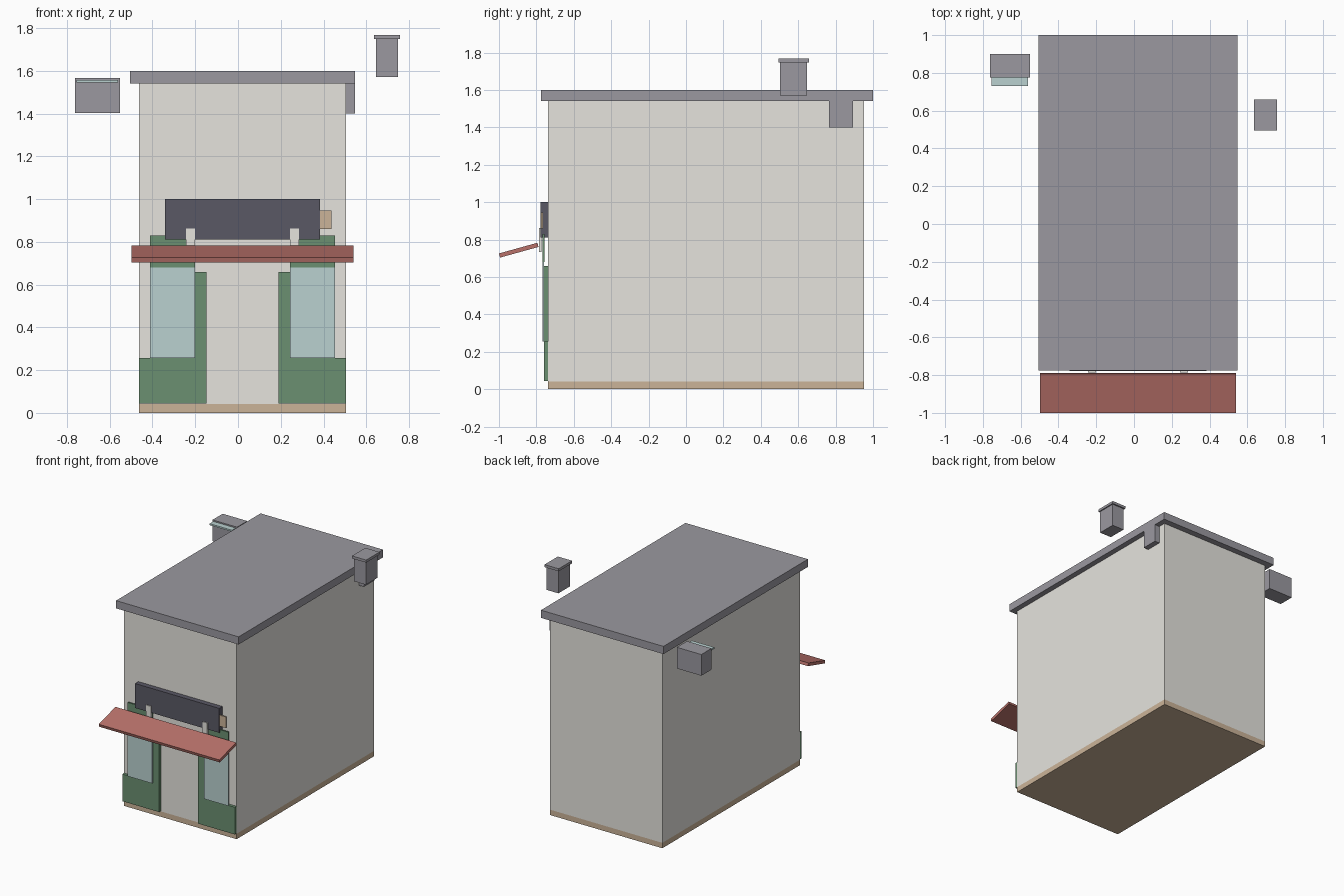
import bpy
import bmesh

cube = bpy.data.objects.get("Cube")
if cube:
    bpy.data.objects.remove(cube, do_unlink=True)

CX = 0.021  # centre line of the building


def material(name, *rgb):
    """Flat colour given as 0-255 display values, stored as linear."""
    col = [((c / 255 + 0.055) / 1.055) ** 2.4 for c in rgb] + [1.0]
    mat = bpy.data.materials.new(name)
    mat.use_nodes = True
    mat.diffuse_color = col
    bsdf = mat.node_tree.nodes["Principled BSDF"]
    bsdf.inputs["Base Color"].default_value = col
    bsdf.inputs["Roughness"].default_value = 0.8
    return mat


wall = material("pale plaster", 230, 228, 222)
grey = material("roof grey", 155, 153, 160)
green = material("shopfront green", 107, 144, 113)
glass = material("pale glass", 186, 209, 208)
tan = material("tan stone", 203, 180, 153)
red = material("awning red", 184, 113, 106)
dark = material("sign charcoal", 90, 89, 101)


def prism(name, points, direction, mat):
    """Extrude a closed outline along a direction."""
    bm = bmesh.new()
    face = bm.faces.new([bm.verts.new(p) for p in points])
    result = bmesh.ops.extrude_face_region(bm, geom=[face])
    verts = [v for v in result["geom"] if isinstance(v, bmesh.types.BMVert)]
    bmesh.ops.translate(bm, verts=verts, vec=direction)
    bmesh.ops.recalc_face_normals(bm, faces=bm.faces)
    mesh = bpy.data.meshes.new(name)
    bm.to_mesh(mesh)
    bm.free()
    mesh.materials.append(mat)
    obj = bpy.data.objects.new(name, mesh)
    bpy.context.collection.objects.link(obj)
    return obj


def box(name, x, y, z, mat):
    """Box from (low, high) ranges on each axis."""
    outline = [(x[0], y[0], z[0]), (x[1], y[0], z[0]),
               (x[1], y[1], z[0]), (x[0], y[1], z[0])]
    return prism(name, outline, (0, 0, z[1] - z[0]), mat)


def centred(half):
    return (CX - half, CX + half)


def sided(side, a, b):
    return sorted((CX + side * a, CX + side * b))


# Main building
depth = (-0.738, 0.952)
box("stone_base", centred(0.484), depth, (0, 0.042), tan)
box("walls", centred(0.484), depth, (0.042, 1.54), wall)
box("roof_slab", centred(0.527), (-0.776, 1.0), (1.54, 1.6), grey)
box("eave_block", (0.505, 0.548), (0.765, 0.893), (1.4, 1.54), grey)

# Detached chimney
box("chimney_stack", (0.645, 0.748), (0.503, 0.647), (1.57, 1.75), grey)
box("chimney_cap", (0.635, 0.757), (0.494, 0.658), (1.748, 1.768), grey)

# Side box with a thin glass hood
box("side_box", (-0.762, -0.551), (0.775, 0.9), (1.402, 1.567), grey)
box("side_box_hood", (-0.755, -0.562), (0.73, 0.78), (1.545, 1.557), glass)

# Shopfront, same on both sides of the doorway
for side, label in ((1, "left"), (-1, "right")):
    outline = [(0.168, 0.045), (0.484, 0.045), (0.484, 0.256),
               (0.222, 0.256), (0.222, 0.66), (0.168, 0.66)]
    prism(label + "_shop_panel",
          [(CX + side * x, -0.76, z) for x, z in outline], (0, 0.022, 0), green)
    span = sided(side, 0.222, 0.433)
    box(label + "_window", span, (-0.768, -0.76), (0.256, 0.68), glass)
    box(label + "_window_header", span, (-0.768, -0.757), (0.68, 0.83), green)
    box(label + "_awning_bracket", sided(side, 0.222, 0.264),
        (-0.785, -0.772), (0.735, 0.862), wall)

# Sign board and its tan end plate
box("sign_board", centred(0.362), (-0.778, -0.738), (0.81, 1.0), dark)
box("sign_end_plate", (0.375, 0.437), (-0.774, -0.764), (0.86, 0.946), tan)

# Sloping awning
slope = [(-1.0, 0.726), (-0.795, 0.783), (-0.788, 0.761), (-0.994, 0.704)]
prism("awning", [(CX - 0.519, y, z) for y, z in slope], (1.038, 0, 0), red)
